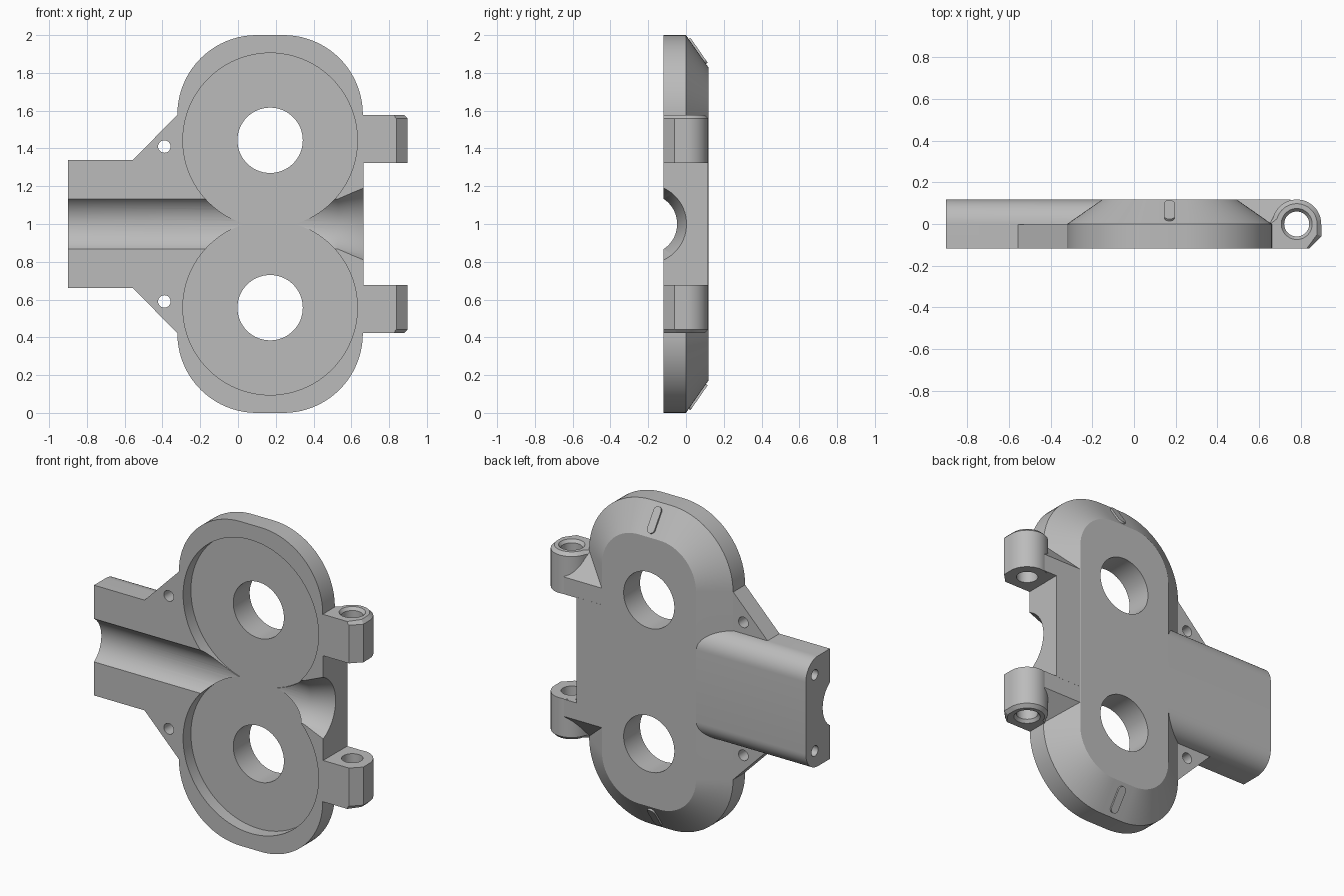
import bpy, bmesh
from math import sin, cos, pi, radians
from mathutils import Vector

if "Cube" in bpy.data.objects:
    bpy.data.objects.remove(bpy.data.objects["Cube"])

FRONT, BACK = -0.118, 0.118
OVER = FRONT - 0.02  # solids start here and are trimmed flat at FRONT
FLUSH = BACK - 0.0006
CX = 0.17            # centre line of the double casing
RISE = 0.443         # height of each bore above or below the middle

grey = bpy.data.materials.new("plain_grey")
grey.use_nodes = True
grey.diffuse_color = (0.5, 0.5, 0.5, 1)
grey.node_tree.nodes["Principled BSDF"].inputs["Base Color"].default_value = (0.5, 0.5, 0.5, 1)


def loft(name, rings):
    """Closed solid through rings of matching point count."""
    bm = bmesh.new()
    rows = [[bm.verts.new(p) for p in ring] for ring in rings]
    n = len(rows[0])
    for a, b in zip(rows, rows[1:]):
        for i in range(n):
            j = (i + 1) % n
            bm.faces.new((a[i], a[j], b[j], b[i]))
    bm.faces.new(rows[0])
    bm.faces.new(rows[-1])
    bmesh.ops.recalc_face_normals(bm, faces=bm.faces)
    mesh = bpy.data.meshes.new(name)
    bm.to_mesh(mesh)
    bm.free()
    obj = bpy.data.objects.new(name, mesh)
    bpy.context.collection.objects.link(obj)
    mesh.materials.append(grey)
    return obj


def arc(cx, cy, r, start, end, steps):
    return [(cx + r * cos(radians(start + (end - start) * i / steps)),
             cy + r * sin(radians(start + (end - start) * i / steps))) for i in range(steps + 1)]


def circle(cx, cy, r, steps=64):
    return arc(cx, cy, r, 0, 360, steps)[:-1]


def along_x(pts, x): return [(x, a, b) for a, b in pts]
def along_y(pts, y): return [(a, y, b) for a, b in pts]
def along_z(pts, z): return [(a, b, z) for a, b in pts]


def rounded_outline(inset):
    w, h, r = 0.491 - inset, 1 - inset, 0.42 - inset
    pts = []
    for k, (sx, sz) in enumerate(((1, 1), (-1, 1), (-1, -1), (1, -1))):
        pts += arc(CX + sx * (w - r), 1 + sz * (h - r), r, 90 * k, 90 * k + 90, 20)
    return pts


def combine(target, tool, operation):
    mod = target.modifiers.new("join", 'BOOLEAN')
    mod.operation, mod.object, mod.solver = operation, tool, 'MANIFOLD'
    bpy.context.view_layer.objects.active = target
    bpy.ops.object.modifier_apply(modifier=mod.name)
    bpy.data.objects.remove(tool)


# Main double casing with a sloped back edge
casing = loft("casing", [along_y(rounded_outline(0), OVER),
                         along_y(rounded_outline(0), 0),
                         along_y(rounded_outline(0.17), BACK)])
solids, cuts = [], []

# Everything is trimmed to one flat front face
sheet = [(-2, -1), (2, -1), (2, 3), (-2, 3)]
cuts.append(loft("front_trim", [along_y(sheet, -0.5), along_y(sheet, FRONT)]))

# Neck with rounded back edges
R = 0.118
neck = [(OVER, 0.66), (OVER, 1.34)]
neck += arc(FLUSH - R, 1.34 - R, R, 90, 0, 12) + arc(FLUSH - R, 0.66 + R, R, 0, -90, 12)
solids.append(loft("neck", [along_x(neck, -0.9), along_x(neck, 0.1)]))

# Full-depth block between the hinges
block = [(0.2, 0.672), (0.664, 0.672), (0.664, 1.328), (0.2, 1.328)]
solids.append(loft("outlet_block", [along_y(block, OVER), along_y(block, FLUSH)]))

# Hinge barrel profile: round back, chamfered front corner
PIN = (0.78, 0.0)
barrel = [(0.6, OVER), (0.82, OVER), (0.898, -0.06)]
barrel += arc(*PIN, 0.1175, 0, 165, 24) + [(0.65, -0.002), (0.6, -0.002)]


def barrel_end(p):
    x, y = p
    if x < 0.66:
        return p
    return (PIN[0] + (x - PIN[0]) * 0.83, y if y < FRONT else y * 0.83)


for s in (1, -1):
    mid = 1 + s * RISE

    def height(z): return 1 + s * z

    # Triangular gusset with its screw hole
    gusset = [(-0.565, height(0.33)), (-0.3, height(0.6)), (-0.1, height(0.6)),
              (-0.1, height(0.2)), (-0.565, height(0.2))]
    solids.append(loft("gusset", [along_y(gusset, OVER), along_y(gusset, -0.002)]))
    hole = circle(-0.39, height(0.41), 0.033, 32)
    cuts.append(loft("gusset_hole", [along_y(hole, -0.3), along_y(hole, 0.3)]))

    # Sloped web that ties the hinge to the casing
    web = [(OVER, height(0.324)), (BACK - 0.001, height(0.324)), (BACK - 0.001, height(0.43)),
           (0.0, height(0.573)), (OVER, height(0.573))]
    solids.append(loft("hinge_web", [along_x(web, 0.45), along_x(web, 0.75)]))

    # Hinge barrel and its countersunk pin hole
    solids.append(loft("hinge", [along_z(barrel, height(0.323)), along_z(barrel, height(0.558)),
                                 along_z([barrel_end(p) for p in barrel], height(0.578))]))
    cuts.append(loft("pin_hole", [along_z(circle(*PIN, r, 48), height(z))
                                  for r, z in ((0.06, 0.25), (0.06, 0.56), (0.075, 0.579), (0.075, 0.65))]))

    # Raised marker on the sloped edge
    down = Vector((0, 0.118, -0.17)).normalized()
    out = Vector((0, 0.17, 0.118)).normalized()
    pill = arc(0.055, 0, 0.025, -90, 90, 10) + arc(-0.055, 0, 0.025, 90, 270, 10)
    rings = []
    for lift in (-0.02, 0.011):
        pts = [Vector((CX + b, 0.06, 0.9136)) + down * a + out * lift for a, b in pill]
        rings.append([(p.x, p.y, height(p.z)) for p in pts])
    solids.append(loft("marker", rings))

    # Round front pocket and through bore
    pocket, bore = circle(CX, mid, 0.462, 96), circle(CX, mid, 0.173)
    cuts.append(loft("pocket", [along_y(pocket, -0.3), along_y(pocket, -0.042)]))
    cuts.append(loft("bore", [along_y(bore, -0.2), along_y(bore, 0.3)]))

    # Screw hole in the end of the neck
    end_hole = circle(0.03, height(0.235), 0.032, 32)
    cuts.append(loft("end_hole", [along_x(end_hole, -1), along_x(end_hole, -0.65)]))

# Channel along the middle, flaring at the outlet
cuts.append(loft("channel", [along_x(circle(-0.207, 1, r), x)
                             for x, r in ((-1, 0.16), (0.53, 0.16), (0.664, 0.21), (0.7, 0.2234))]))

for part in solids:
    combine(casing, part, 'UNION')
for part in cuts:
    combine(casing, part, 'DIFFERENCE')

bpy.ops.object.select_all(action='DESELECT')
casing.select_set(True)
bpy.context.view_layer.objects.active = casing
bpy.ops.object.shade_smooth_by_angle(angle=radians(25))
